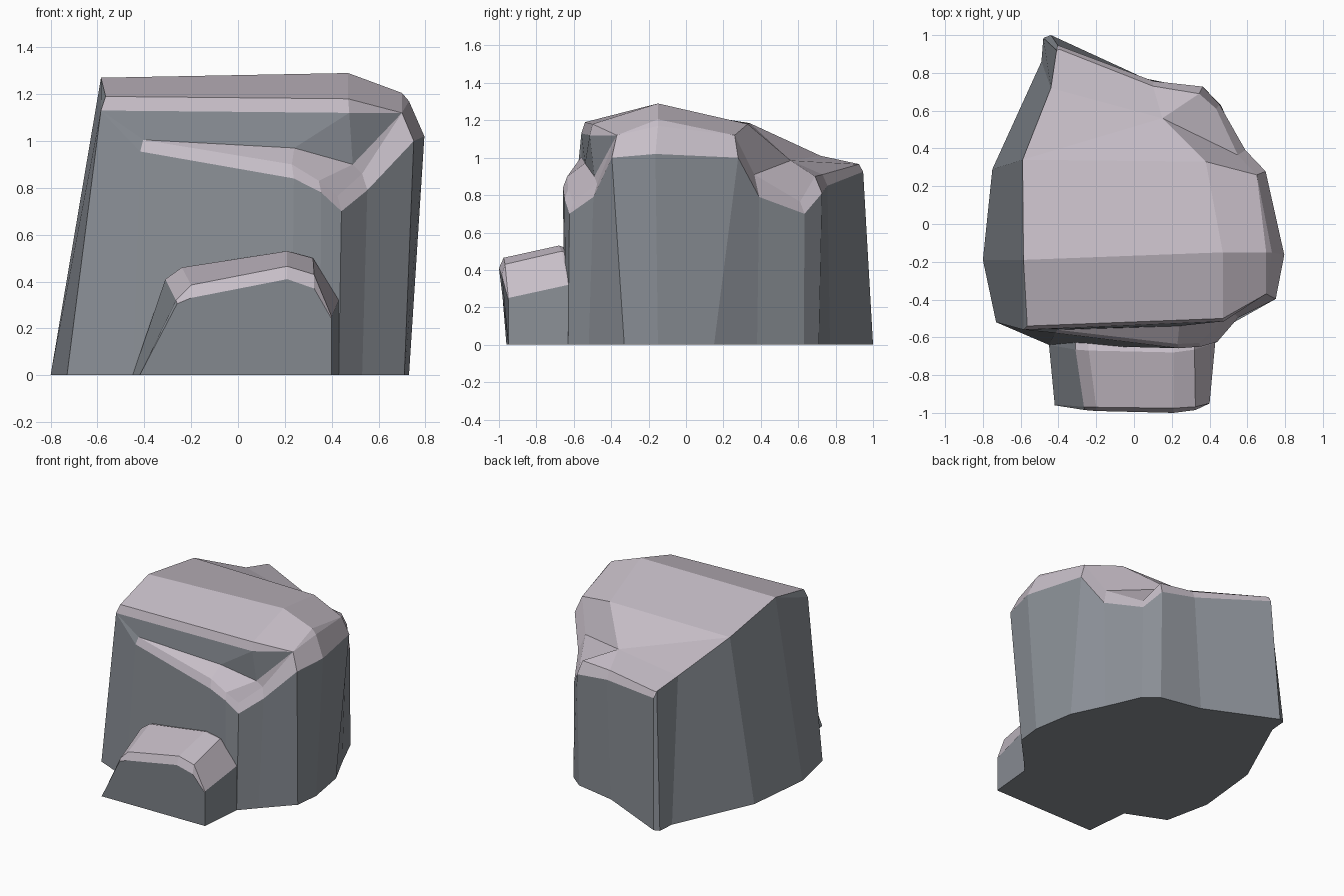
import bpy
import bmesh

if "Cube" in bpy.data.objects:
    bpy.data.objects.remove(bpy.data.objects["Cube"])


def make_material(name, colour):
    mat = bpy.data.materials.new(name)
    mat.diffuse_color = (*colour, 1)
    mat.use_nodes = True
    mat.node_tree.nodes["Principled BSDF"].inputs["Base Color"].default_value = mat.diffuse_color
    return mat


wall_grey = make_material("wall_grey", (.255, .275, .305))
top_mauve = make_material("top_mauve", (.57, .515, .575))


def make_object(name, points, walls, tops):
    """Flat-shaded mesh from points and index loops, normals pointing outward."""
    bm = bmesh.new()
    verts = [bm.verts.new(p) for p in points]
    for slot, loops in enumerate((walls, tops)):
        for loop in loops:
            loop = list(dict.fromkeys(loop))
            if len(loop) > 2:
                bm.faces.new([verts[i] for i in loop]).material_index = slot
    bmesh.ops.recalc_face_normals(bm, faces=bm.faces)
    mesh = bpy.data.meshes.new(name)
    mesh.materials.append(wall_grey)
    mesh.materials.append(top_mauve)
    bm.to_mesh(mesh)
    bm.free()
    obj = bpy.data.objects.new(name, mesh)
    bpy.context.collection.objects.link(obj)
    return obj


# Boulder outline on the ground, counter-clockwise from the front left corner
ground = [(-.73, -.52), (-.45, -.64), (.23, -.65), (.35, -.645), (.43, -.63),
          (.53, -.52), (.71, -.33), (.73, -.15), (.68, .15), (.57, .38),
          (.46, .63), (.36, .71), (.06, .77), (-.44, 1.0), (-.48, .985),
          (-.49, .86), (-.75, .29), (-.80, -.19)]

# Upper rim above each ground point: x, y, z and bevel drop (0 = sharp rim)
rim = [(-.565, -.54, 1.19, .06), (-.405, -.56, 1.005, .05), (.23, -.635, .90, .06),
       (.345, -.63, .83, .05), (.425, -.60, .765, .065), (.53, -.475, .86, .07),
       (.70, -.37, 1.12, .12), (.73, -.15, 1.17, .15), (.65, .26, 1.12, .12),
       (.55, .365, .91, .12), (.435, .61, .765, .065), (.345, .69, .90, .09),
       (.10, .73, .91, .06), (-.395, .925, .965, .04), (-.41, .92, .967, 0),
       (-.44, .72, 1.01, 0), (-.59, .34, 1.185, 0), (-.585, -.19, 1.27, 0)]

n = len(rim)
points = [(x, y, 0) for x, y in ground]
points += [(x, y, z) for x, y, z, _ in rim]
low = list(range(n, 2 * n))
up = low[:]
for i, (x, y, z, drop) in enumerate(rim):
    if drop:
        s = 1 + .6 * drop
        low[i] = len(points)
        points.append((x * s, y * s, z - drop))


def add(*p):
    points.append(p)
    return len(points) - 1


# Inner corners of the crown, the front ledge and the rear notch
ridge = add(.47, -.15, 1.29)
crown_end = add(.70, -.15, 1.205)
front_top = add(.47, -.50, 1.18)
front_low = add(.475, -.515, 1.12)
ledge_mid = add(.24, -.54, .97)
ledge_end = add(.49, -.49, .90)
notch_top = add(.38, .33, 1.18)
notch_low = add(.15, .56, .985)

# Side walls and bevelled rim
walls, tops = [list(range(n))], []
for i in range(n):
    j = (i + 1) % n
    walls.append([i, j, low[j], low[i]])
    if i > 0:
        bevel = [low[i], low[j], up[j], up[i]]
        (walls if i == n - 1 else tops).append(bevel)

# Recessed wall behind the front ledge
walls += [[low[0], low[1], up[1]],
          [low[0], up[1], ledge_mid, front_low],
          [ledge_mid, ledge_end, front_low],
          [ledge_end, up[6], front_low]]

# Front ledge and the bevel along the crown
tops += [[up[1], up[2], ledge_mid],
         [up[2], up[3], ledge_end, ledge_mid],
         [up[3], up[4], up[5], ledge_end],
         [up[5], up[6], ledge_end],
         [low[0], front_low, front_top, up[0]],
         [front_low, up[6], front_top]]

# Crown, rear notch and back slope
tops += [[up[0], front_top, ridge, up[17]],
         [front_top, up[6], crown_end, ridge],
         [up[6], up[7], crown_end],
         [crown_end, up[7], up[8]],
         [ridge, crown_end, up[8], notch_top],
         [up[17], ridge, notch_top, up[16]],
         [notch_top, up[8], up[9], notch_low],
         [notch_low, up[9], up[10], up[11]],
         [notch_low, up[11], up[12]],
         [up[16], notch_top, notch_low],
         [up[16], notch_low, up[15]],
         [up[15], notch_low, up[12], up[13], up[14]]]
make_object("boulder", points, walls, tops)

# Small front stone: cross-sections (x, z) lofted from back to front
back = [(-.45, 0), (-.31, .41), (-.24, .46), (.21, .53), (.32, .50), (.43, .32), (.43, 0)]
lip = [(-.42, 0), (-.265, .32), (-.20, .385), (.21, .465), (.325, .43), (.40, .25), (.40, 0)]
nose = [(-.42, 0), (-.26, .305), (-.20, .33), (.21, .41), (.325, .37), (.40, .24), (.40, 0)]
bulge = [.04, .015, .01, 0, .015, .05, .05]
sections = [[(x, -.56, z * .93) for x, z in back],
            [(x, -.68 + b, z) for (x, z), b in zip(back, bulge)],
            [(x, -.975 + b * .5, z) for (x, z), b in zip(lip, bulge)],
            [(x, -1.0 + b, z) for (x, z), b in zip(nose, bulge)]]
m = len(back)
stone_walls, stone_tops = [list(range(m)), list(range(3 * m, 4 * m))], []
for k in range(3):
    for i in range(m):
        a, b = k * m + i, k * m + (i + 1) % m
        (stone_tops if 1 <= i <= 4 else stone_walls).append([a, b, b + m, a + m])
make_object("front_stone", [p for s in sections for p in s], stone_walls, stone_tops)
